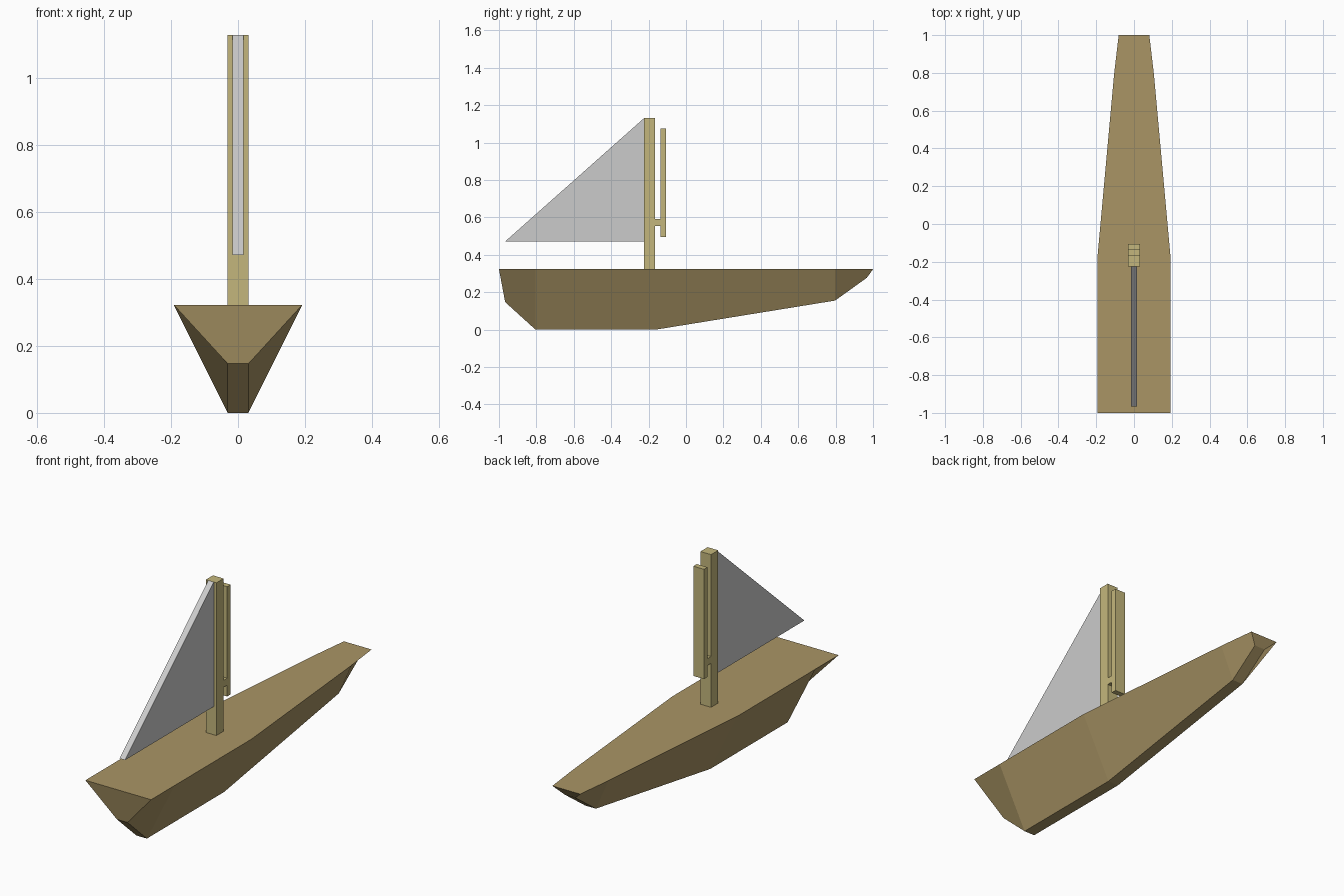
import bpy, bmesh

if "Cube" in bpy.data.objects:
    bpy.data.objects.remove(bpy.data.objects["Cube"])


def material(name, rgb):
    m = bpy.data.materials.new(name)
    m.diffuse_color = (*rgb, 1)
    m.use_nodes = True
    m.node_tree.nodes["Principled BSDF"].inputs["Base Color"].default_value = m.diffuse_color
    return m


def make_object(name, bm, mat=None):
    bmesh.ops.recalc_face_normals(bm, faces=bm.faces[:])
    me = bpy.data.meshes.new(name)
    bm.to_mesh(me)
    bm.free()
    ob = bpy.data.objects.new(name, me)
    bpy.context.collection.objects.link(ob)
    if mat:
        me.materials.append(mat)
    return ob


def extruded_profile(name, profile, half, mat=None):
    """Side profile in (y, z), given thickness across x."""
    bm = bmesh.new()
    left = [bm.verts.new((-half, y, z)) for y, z in profile]
    right = [bm.verts.new((half, y, z)) for y, z in profile]
    bm.faces.new(left)
    bm.faces.new(right[::-1])
    n = len(profile)
    for i in range(n):
        j = (i + 1) % n
        bm.faces.new((left[i], left[j], right[j], right[i]))
    return make_object(name, bm, mat)


hull_wood = material("hull_wood", (0.40, 0.30, 0.13))
spar_wood = material("spar_wood", (0.55, 0.47, 0.20))

# Hull: lofted stations of (deck y, deck half width, keel y, keel z)
DECK, KEEL = 0.323, 0.031
stations = [
    (-1.0, 0.192, -0.967, 0.147),
    (-0.805, 0.192, -0.805, 0.0),
    (-0.16, 0.192, -0.16, 0.0),
    (0.797, 0.105, 0.797, 0.155),
    (1.0, 0.081, 0.967, 0.277),
]
bm = bmesh.new()
rings = [[bm.verts.new(p) for p in ((-w, dy, DECK), (w, dy, DECK),
                                    (KEEL, ky, kz), (-KEEL, ky, kz))]
         for dy, w, ky, kz in stations]
for a, b in zip(rings, rings[1:]):
    for i in range(4):
        j = (i + 1) % 4
        bm.faces.new((a[i], a[j], b[j], b[i]))
bm.faces.new(rings[0])
bm.faces.new(rings[-1][::-1])
make_object("hull", bm, hull_wood)

# Mast with its side post, joined by a short bracket (one outline)
extruded_profile("mast", [
    (-0.225, DECK), (-0.165, DECK), (-0.165, 0.555), (-0.135, 0.555),
    (-0.135, 0.495), (-0.106, 0.495), (-0.106, 1.075), (-0.135, 1.075),
    (-0.135, 0.592), (-0.165, 0.592), (-0.165, 1.13), (-0.225, 1.13),
], 0.031, spar_wood)

# Triangular sail
extruded_profile("sail", [(-0.966, 0.472), (-0.225, 0.472), (-0.225, 1.13)], 0.016)
